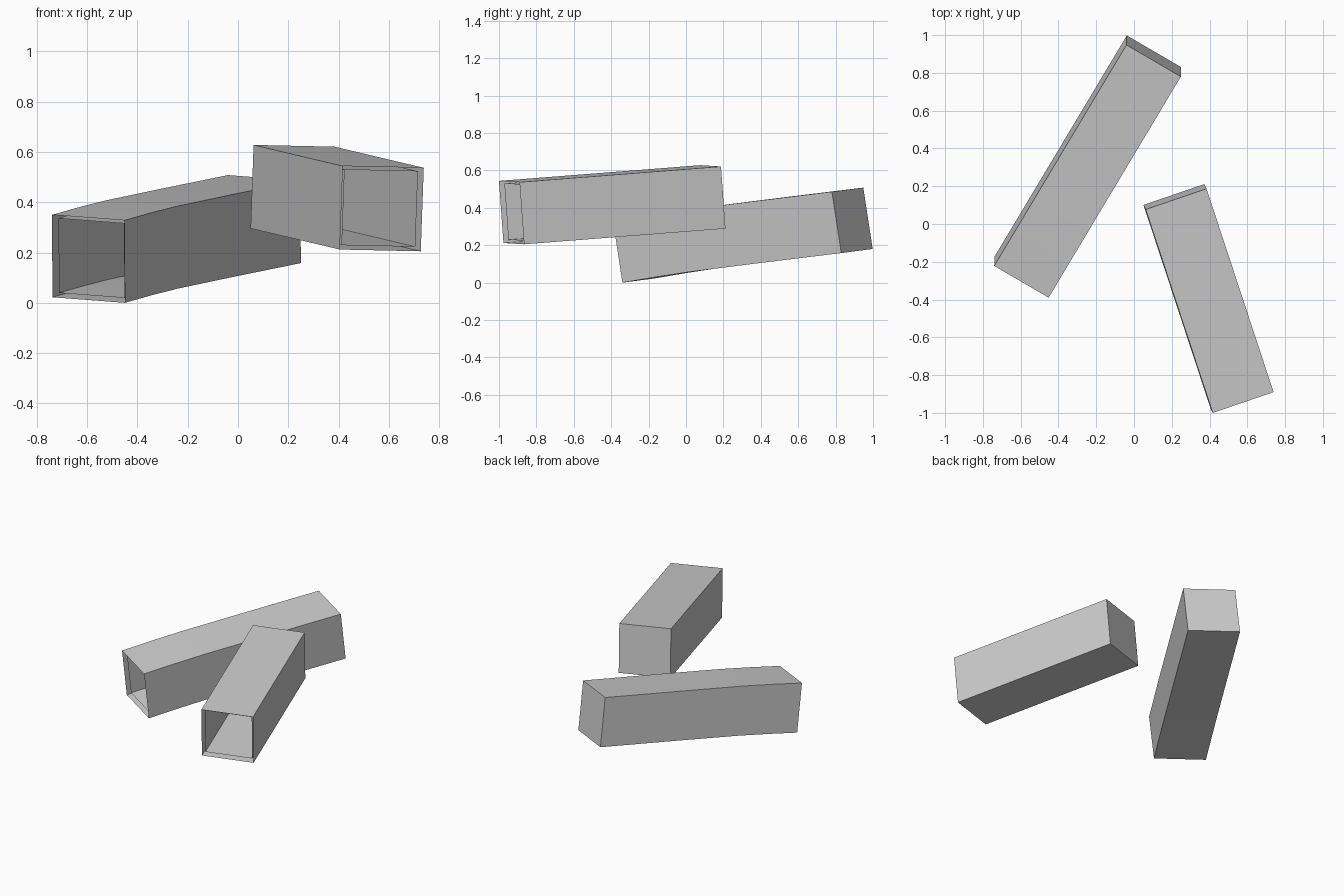
import bpy
from mathutils import Vector

if "Cube" in bpy.data.objects:
    bpy.data.objects.remove(bpy.data.objects["Cube"])

# (position along length, upward bow) for the straight and bowed boxes
STRAIGHT = [(0, 0), (1, 0)]
BOWED = [(0, 0), (0.15, 0.006), (0.3, 0.009), (0.6, 0.006), (1, 0)]
WALL, RECESS = 0.016, 0.024


def open_box(name, corner, width, up, length, stations, wall=0.0, recess=0.0):
    """Box shell open at the front, closed at the back, optionally inset."""
    o, w, u, l = (Vector(v) for v in (corner, width, up, length))
    a, b = wall / w.length, wall / u.length
    start, end = recess / l.length, 1 - wall / l.length
    verts, faces = [], []
    for t, bow in stations:
        base = o + l * (start + (end - start) * t) + Vector((0, 0, bow))
        for i, j in ((a, b), (1 - a, b), (1 - a, 1 - b), (a, 1 - b)):
            verts.append(base + w * i + u * j)
    for s in range(len(stations) - 1):
        for k in range(4):
            n = (k + 1) % 4
            faces.append((s * 4 + k, s * 4 + n, s * 4 + 4 + n, s * 4 + 4 + k))
    last = len(verts) - 4
    faces.append((last, last + 1, last + 2, last + 3))
    # width runs left to right, so outer faces point out; the liner points in
    if wall:
        faces = [f[::-1] for f in faces]
    mesh = bpy.data.meshes.new(name)
    mesh.from_pydata(verts, [], faces)
    obj = bpy.data.objects.new(name, mesh)
    bpy.context.collection.objects.link(obj)


def hollow_beam(name, corner, width, up, length, stations):
    open_box(name + "_outer_shell", corner, width, up, length, stations)
    open_box(name + "_inner_liner", corner, width, up, length, stations, WALL, RECESS)


# Longer, slightly bowed beam on the left
hollow_beam("long_beam", (-0.738, -0.172, 0.022), (0.288, -0.168, -0.022),
            (-0.002, -0.05, 0.328), (0.70, 1.17, 0.158), BOWED)

# Shorter straight beam on the right
hollow_beam("short_beam", (0.405, -0.976, 0.212), (0.322, 0.11, -0.007),
            (0.012, -0.024, 0.332), (-0.355, 1.077, 0.084), STRAIGHT)
